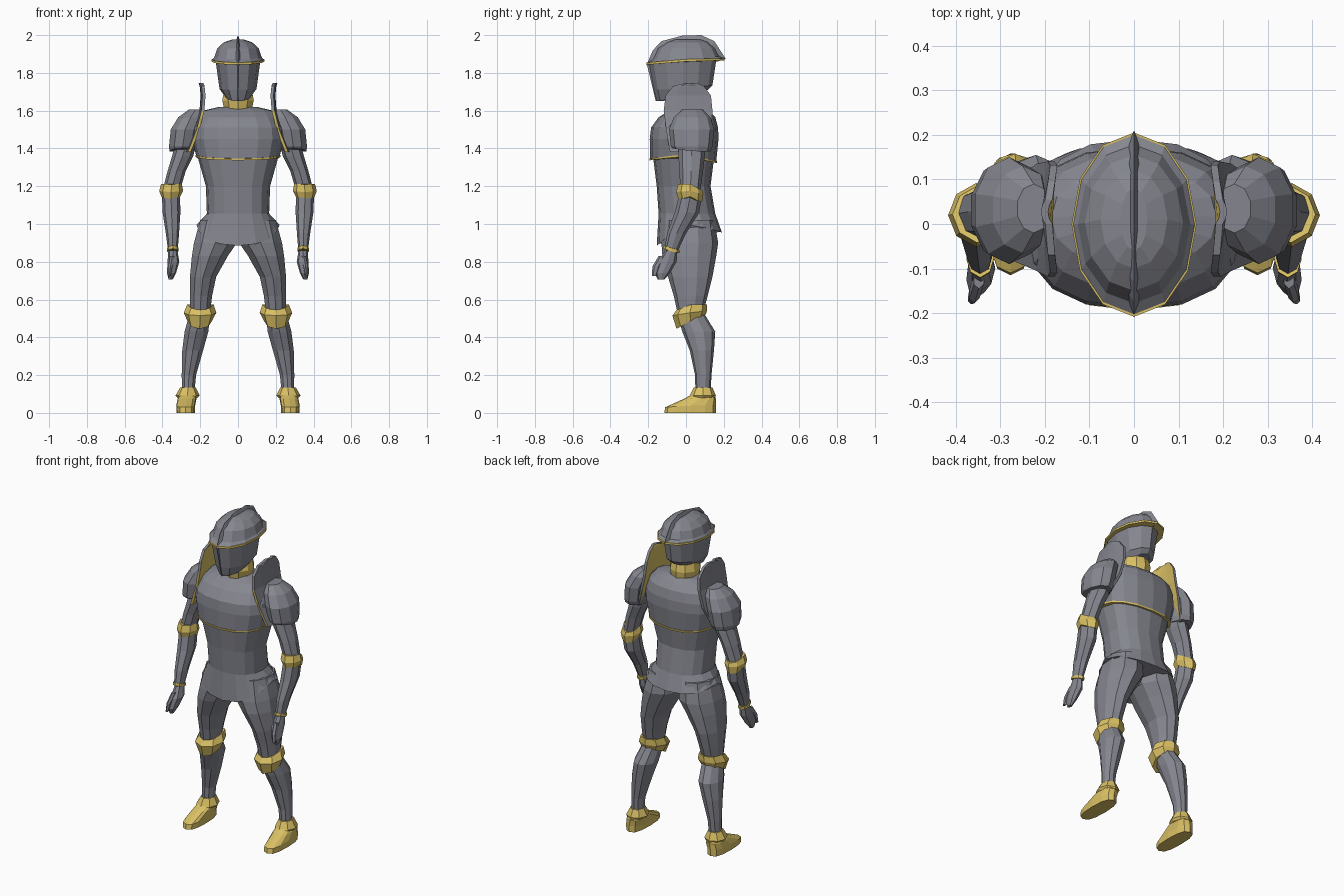
import bpy, bmesh, math


def material(name, rgb):
    m = bpy.data.materials.new(name)
    m.diffuse_color = (*rgb, 1)
    return m


STEEL = material("steel grey", (0.235, 0.24, 0.275))
GOLD = material("gold", (0.70, 0.53, 0.13))


def ring(z, cx, rx, yf, yb, n=10, p=1.0, q=1.0, zf=None, zb=None, k=1.0):
    """Horizontal section: centre, half width, front and back y; zf / zb shift its front and back."""
    pts = []
    for i in range(n):
        a = 2 * math.pi * i / n
        s, c = math.sin(a), math.cos(a)
        x = cx + rx * math.copysign(abs(s) ** p, s)
        y = (yf + yb) / 2 - (yb - yf) / 2 * math.copysign(abs(c) ** q, c)
        end = zf if c > 0 else zb
        pts.append((x, y, z if end is None else z + (end - z) * abs(c) ** k))
    return pts


def loft(name, rings, mat=STEEL, mirror=False, second=None, rule=None):
    """Skin the sections, cap the ends, optionally mirror and colour faces by a rule."""
    bm = bmesh.new()
    rows = [[bm.verts.new(p) for p in r] for r in rings]
    n = len(rows[0])
    for a, b in zip(rows, rows[1:]):
        for i in range(n):
            j = (i + 1) % n
            bm.faces.new((a[i], a[j], b[j], b[i]))
    bm.faces.new(rows[0])
    bm.faces.new(rows[-1])
    bmesh.ops.recalc_face_normals(bm, faces=bm.faces)
    if rule:
        bm.normal_update()
        for f in bm.faces:
            f.material_index = int(rule(f))
    me = bpy.data.meshes.new(name)
    bm.to_mesh(me)
    bm.free()
    me.materials.append(mat)
    if second:
        me.materials.append(second)
    ob = bpy.data.objects.new(name, me)
    bpy.context.collection.objects.link(ob)
    if mirror:
        ob.modifiers.new("mirror", 'MIRROR').use_mirror_merge = False
    return ob


# Body armour: flared skirt, waist, and chest plate
B = dict(n=16, p=0.85, q=0.85)
loft("waist_and_skirt", [
    ring(0.995, 0, 0.22, -0.155, 0.19, zf=0.885, zb=0.955, k=1.2, **B),
    ring(1.055, 0, 0.165, -0.145, 0.155, **B),
    ring(1.20, 0, 0.170, -0.155, 0.13, **B),
    ring(1.36, 0, 0.215, -0.175, 0.15, **B)])
loft("chest_plate", [
    ring(1.365, 0, 0.222, -0.19, 0.16, zf=1.345, zb=1.33, **B),
    ring(1.45, 0, 0.245, -0.192, 0.172, **B),
    ring(1.51, 0, 0.240, -0.185, 0.17, **B),
    ring(1.565, 0, 0.215, -0.145, 0.155, **B),
    ring(1.60, 0, 0.185, -0.09, 0.12, **B),
    ring(1.62, 0, 0.10, -0.05, 0.09, **B)])
loft("chest_trim", [
    ring(1.357, 0, 0.225, -0.193, 0.163, zf=1.337, zb=1.322, **B),
    ring(1.367, 0, 0.226, -0.194, 0.164, zf=1.347, zb=1.332, **B)], GOLD)

# Gold collar
loft("collar", [
    ring(1.58, 0, 0.07, -0.07, 0.09),
    ring(1.655, 0, 0.088, -0.085, 0.10),
    ring(1.74, 0, 0.07, -0.06, 0.08)], GOLD)

# Helmet: visor, brim, crown, crest
H = dict(n=12)
loft("visor", [
    ring(1.67, 0, 0.065, -0.155, 0.115, zf=1.65, zb=1.71, **H),
    ring(1.715, 0, 0.098, -0.17, 0.14, zf=1.71, zb=1.735, **H),
    ring(1.86, 0, 0.118, -0.195, 0.16, zf=1.845, zb=1.865, **H)])
loft("brim_trim", [
    ring(1.860, 0, 0.140, -0.208, 0.205, zf=1.843, zb=1.866, **H),
    ring(1.872, 0, 0.140, -0.208, 0.205, zf=1.855, zb=1.878, **H)], GOLD)
loft("crown", [
    ring(1.872, 0, 0.136, -0.203, 0.20, zf=1.855, zb=1.878, **H),
    ring(1.882, 0, 0.126, -0.178, 0.178, zf=1.872, zb=1.888, **H),
    ring(1.93, 0, 0.110, -0.15, 0.155, **H),
    ring(1.962, 0, 0.075, -0.10, 0.12, **H),
    ring(1.977, 0, 0.03, -0.06, 0.08, **H)])
crest = [(-0.21, 1.84), (-0.175, 1.92), (-0.13, 1.968), (-0.02, 1.997), (0.08, 2.0),
         (0.15, 1.968), (0.21, 1.875)]
loft("crest", [[(-0.011, y * 0.9, 1.85 + (z - 1.85) * 0.8), (0, y, z),
                (0.011, y * 0.9, 1.85 + (z - 1.85) * 0.8), (0, y * 0.8, 1.86)]
               for y, z in crest])
loft("visor_ridge", [
    ring(1.65, 0, 0.010, -0.16, -0.10, n=4),
    ring(1.845, 0, 0.010, -0.207, -0.12, n=4)])

# Shoulder guards
loft("shoulder_guard", [
    ring(1.385, 0.297, 0.068, -0.07, 0.13, zf=1.40),
    ring(1.41, 0.293, 0.076, -0.08, 0.14),
    ring(1.50, 0.280, 0.080, -0.09, 0.15),
    ring(1.565, 0.250, 0.070, -0.065, 0.13),
    ring(1.605, 0.225, 0.038, -0.02, 0.09)], mirror=True)

# Upright fins beside the neck, gold inside and along the lower front edge
rows = [(1.38, -0.085, 0.10, 0.250), (1.50, -0.105, 0.135, 0.203), (1.60, -0.118, 0.14, 0.178),
        (1.68, -0.108, 0.132, 0.172), (1.73, -0.07, 0.095, 0.177), (1.747, 0.0, 0.055, 0.183)]
fin = []
for z, yf, yb, x in rows:
    ts = [i / 4 for i in range(5)]
    inner = [(x + 0.01 * math.cos(math.pi * (t - 0.5)), yf + (yb - yf) * t, z) for t in ts]
    fin.append(inner + [(px + 0.016, py, pz) for px, py, pz in reversed(inner)])
loft("shoulder_fin", fin, STEEL, True, GOLD,
     lambda f: f.normal.x < -0.5 or (f.normal.y < -0.5 and f.calc_center_median().z < 1.6))

# Arms
loft("upper_arm", [
    ring(1.17, 0.355, 0.046, -0.03, 0.075, n=8),
    ring(1.28, 0.325, 0.048, -0.035, 0.09, n=8),
    ring(1.36, 0.293, 0.056, -0.04, 0.10, n=8),
    ring(1.46, 0.265, 0.055, -0.04, 0.10, n=8)], mirror=True)
loft("elbow_band", [
    ring(1.145, 0.356, 0.050, -0.04, 0.085, n=8, q=1.25, zf=1.13, zb=1.115),
    ring(1.175, 0.354, 0.063, -0.052, 0.092, n=8, q=1.25, zf=1.17, zb=1.16),
    ring(1.213, 0.352, 0.055, -0.042, 0.085, n=8, q=1.25, zf=1.21, zb=1.18)], GOLD, True)
loft("forearm", [
    ring(0.865, 0.345, 0.026, -0.115, -0.04, n=8),
    ring(0.95, 0.347, 0.035, -0.10, 0.0, n=8),
    ring(1.06, 0.352, 0.047, -0.06, 0.07, n=8),
    ring(1.16, 0.355, 0.048, -0.035, 0.085, n=8)], mirror=True)
loft("wrist_band", [
    ring(0.855, 0.345, 0.031, -0.122, -0.035, n=8, zf=0.87, zb=0.845),
    ring(0.872, 0.345, 0.031, -0.120, -0.033, n=8, zf=0.887, zb=0.862)], GOLD, True)
loft("hand", [
    ring(0.705, 0.357, 0.010, -0.150, -0.115, n=8),
    ring(0.74, 0.352, 0.024, -0.165, -0.085, n=8),
    ring(0.80, 0.342, 0.031, -0.148, -0.05, n=8),
    ring(0.86, 0.345, 0.024, -0.110, -0.045, n=8)], mirror=True)
loft("thumb", [
    ring(0.725, 0.365, 0.008, -0.180, -0.155, n=6),
    ring(0.775, 0.358, 0.013, -0.178, -0.135, n=6),
    ring(0.83, 0.348, 0.013, -0.145, -0.105, n=6)], mirror=True)

# Legs
loft("thigh", [
    ring(0.53, 0.200, 0.055, -0.045, 0.09),
    ring(0.62, 0.196, 0.062, -0.065, 0.115),
    ring(0.72, 0.185, 0.073, -0.095, 0.14),
    ring(0.83, 0.149, 0.100, -0.125, 0.16),
    ring(0.90, 0.120, 0.119, -0.13, 0.17),
    ring(1.02, 0.105, 0.100, -0.11, 0.15)], mirror=True)
loft("shin", [
    ring(0.10, 0.264, 0.034, 0.05, 0.13),
    ring(0.20, 0.260, 0.040, 0.048, 0.135),
    ring(0.33, 0.240, 0.058, 0.02, 0.148),
    ring(0.43, 0.220, 0.066, -0.02, 0.155),
    ring(0.52, 0.203, 0.058, -0.045, 0.10)], mirror=True)
loft("knee_band", [
    ring(0.485, 0.203, 0.064, -0.05, 0.10, n=8, zf=0.445, zb=0.515),
    ring(0.53, 0.201, 0.086, -0.072, 0.112, n=8, zf=0.515, zb=0.54),
    ring(0.575, 0.199, 0.070, -0.05, 0.112, n=8, zf=0.545, zb=0.575)], GOLD, True)

# Gold shoes and ankle cuffs
F = dict(n=12, p=0.7, q=0.8)
loft("shoe", [
    ring(0.0, 0.277, 0.048, -0.115, 0.158, **F),
    ring(0.038, 0.277, 0.050, -0.110, 0.158, zf=0.03, **F),
    ring(0.075, 0.270, 0.050, -0.01, 0.158, **F),
    ring(0.10, 0.266, 0.042, 0.035, 0.14, **F)], GOLD, True)
loft("ankle_cuff", [
    ring(0.078, 0.267, 0.052, 0.02, 0.155, n=8),
    ring(0.092, 0.267, 0.064, 0.02, 0.158, n=8),
    ring(0.135, 0.265, 0.041, 0.042, 0.14, n=8)], GOLD, True)
